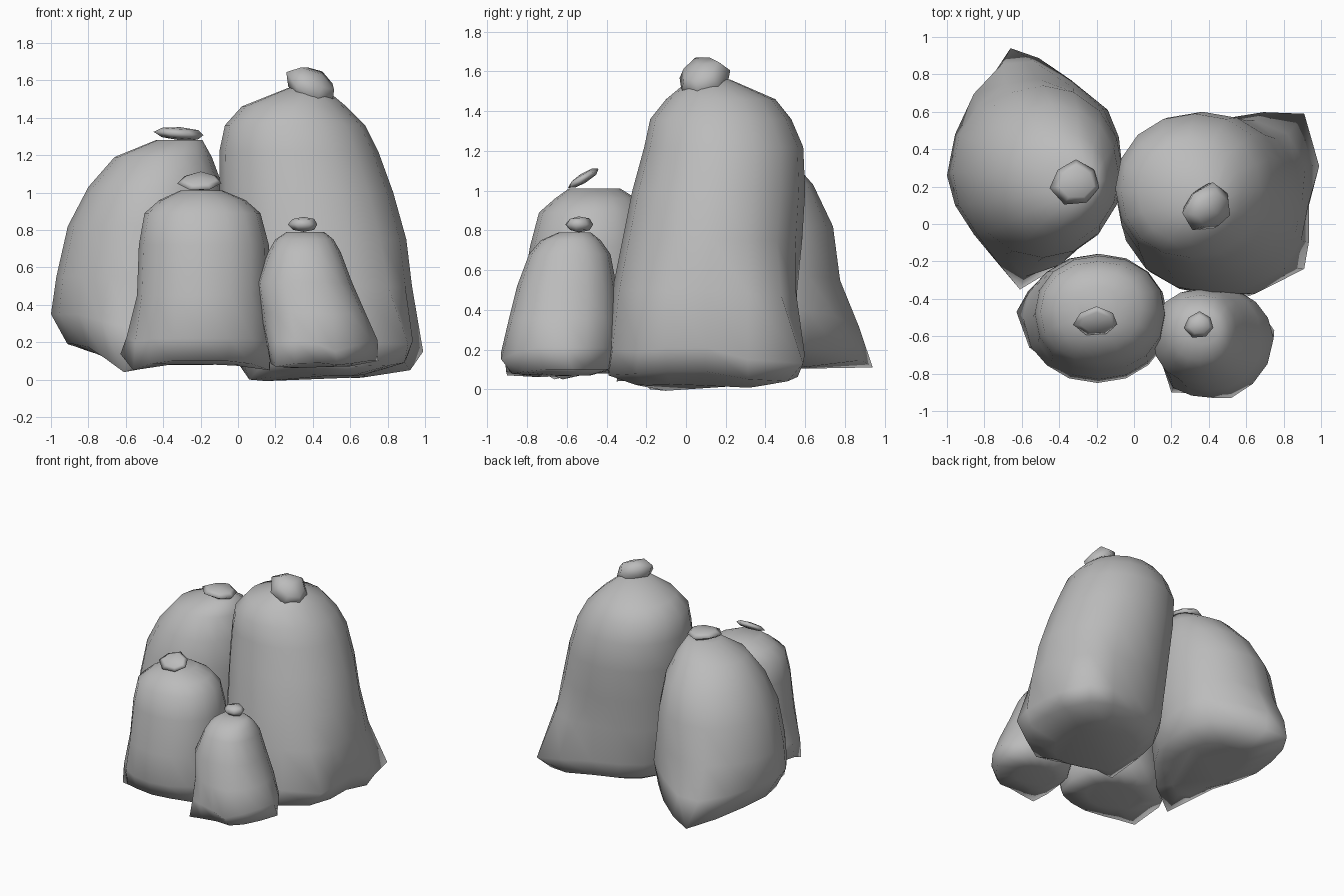
import bpy
import bmesh
from math import cos, sin, pi, radians
from mathutils import Vector, Euler

if "Cube" in bpy.data.objects:
    bpy.data.objects.remove(bpy.data.objects["Cube"], do_unlink=True)

GREY = (0.5, 0.5, 0.5, 1.0)
cloth = bpy.data.materials.new("grey sackcloth")
cloth.use_nodes = True
cloth.diffuse_color = GREY
cloth.node_tree.nodes["Principled BSDF"].inputs["Base Color"].default_value = GREY


def finish(bm, name):
    """Turn a bmesh into a smooth-shaded object."""
    bmesh.ops.recalc_face_normals(bm, faces=bm.faces)
    for face in bm.faces:
        face.smooth = True
    mesh = bpy.data.meshes.new(name)
    bm.to_mesh(mesh)
    bm.free()
    mesh.materials.append(cloth)
    bpy.context.collection.objects.link(bpy.data.objects.new(name, mesh))


def signed_power(value, power):
    return abs(value) ** power * (1 if value >= 0 else -1)


def sack(name, power, rings, corners, sides=16):
    """Loft rings (z, x0, x1, y0, y1) from neck to base, squarer for a lower power, then
    pull out cloth corners (x, y, z, reach)."""
    bm = bmesh.new()
    loops = []
    for z, x0, x1, y0, y1 in rings:
        loop = []
        for i in range(sides):
            a = 2 * pi * i / sides
            loop.append(bm.verts.new((
                (x0 + x1) / 2 + (x1 - x0) / 2 * signed_power(cos(a), power),
                (y0 + y1) / 2 + (y1 - y0) / 2 * signed_power(sin(a), power),
                z)))
        loops.append(loop)
    for upper, lower in zip(loops, loops[1:]):
        for i in range(sides):
            j = (i + 1) % sides
            bm.faces.new((upper[i], upper[j], lower[j], lower[i]))
    # closed neck and base
    bm.faces.new(loops[0])
    bm.faces.new(loops[-1])
    # pulled corners with a soft falloff
    for x, y, z, reach in corners:
        target = Vector((x, y, z))
        nearest = min(bm.verts, key=lambda v: (v.co - target).length)
        origin = nearest.co.copy()
        shift = target - origin
        for v in bm.verts:
            weight = max(0, 1 - (v.co - origin).length / reach)
            v.co += shift * weight ** 1.3
    finish(bm, name)


def knot(name, centre, size, tilt, sides=7):
    """Tied scrap of cloth: a squashed, uneven, tilted faceted ball."""
    bm = bmesh.new()
    bmesh.ops.create_uvsphere(bm, u_segments=sides, v_segments=4, radius=0.5)
    turn = Euler([radians(t) for t in tilt]).to_matrix()
    for v in bm.verts:
        v.co *= 1 + 0.08 * sin(9 * v.co.x + 5 * v.co.y)
        v.co = turn @ Vector(c * s for c, s in zip(v.co, size)) + Vector(centre)
    finish(bm, name)


# Tall sack
sack("tall_sack", 0.96, [
    (1.56, 0.27, 0.46, 0.02, 0.22),
    (1.46, 0.02, 0.58, -0.1, 0.45),
    (1.36, -0.07, 0.68, -0.18, 0.53),
    (1.22, -0.1, 0.75, -0.21, 0.59),
    (1, -0.1, 0.83, -0.27, 0.6),
    (0.75, -0.09, 0.9, -0.32, 0.585),
    (0.5, -0.08, 0.93, -0.37, 0.56),
    (0.22, -0.05, 0.92, -0.38, 0.54),
    (0.1, 0, 0.88, -0.37, 0.52),
    (0.03, 0.12, 0.68, -0.26, 0.36),
], [
    (0.91, 0.59, 0.13, 0.45),
    (0.99, 0.31, 0.15, 0.25),
    (0.91, -0.24, 0.19, 0.35),
    (0.6, -0.39, 0.07, 0.3),
    (0.06, -0.18, 0, 0.25),
])

# Wide sack at the back
sack("wide_sack", 1, [
    (1.28, -0.44, -0.19, 0.1, 0.34),
    (1.19, -0.66, -0.14, -0.02, 0.5),
    (1.03, -0.8, -0.08, -0.12, 0.64),
    (0.82, -0.91, -0.06, -0.18, 0.74),
    (0.55, -0.97, -0.06, -0.2, 0.77),
    (0.35, -0.99, -0.08, -0.2, 0.79),
    (0.19, -0.91, -0.11, -0.18, 0.78),
    (0.13, -0.72, -0.24, -0.04, 0.55),
], [
    (-0.66, 0.94, 0.11, 0.42),
    (-0.61, -0.35, 0.04, 0.38),
    (-1, 0.26, 0.35, 0.25),
    (-0.14, 0.61, 0.4, 0.4),
])

# Medium sack in front
sack("medium_sack", 0.94, [
    (1.01, -0.31, -0.08, -0.59, -0.33),
    (0.96, -0.42, 0.04, -0.66, -0.25),
    (0.89, -0.5, 0.12, -0.74, -0.2),
    (0.72, -0.53, 0.165, -0.785, -0.17),
    (0.45, -0.54, 0.17, -0.83, -0.16),
    (0.22, -0.57, 0.18, -0.85, -0.16),
    (0.1, -0.57, 0.16, -0.8, -0.2),
    (0.08, -0.42, 0, -0.66, -0.32),
], [
    (-0.63, -0.46, 0.15, 0.25),
    (-0.56, -0.66, 0.05, 0.22),
    (0.17, -0.62, 0.05, 0.2),
])

# Small sack in front
sack("small_sack", 0.9, [
    (0.79, 0.26, 0.46, -0.64, -0.48),
    (0.75, 0.2, 0.51, -0.73, -0.43),
    (0.68, 0.16, 0.55, -0.79, -0.38),
    (0.52, 0.1, 0.61, -0.85, -0.35),
    (0.36, 0.12, 0.68, -0.89, -0.34),
    (0.21, 0.15, 0.73, -0.92, -0.34),
    (0.1, 0.18, 0.7, -0.88, -0.37),
    (0.07, 0.28, 0.58, -0.74, -0.48),
], [
    (0.75, -0.57, 0.1, 0.2),
    (0.2, -0.9, 0.07, 0.22),
    (0.52, -0.93, 0.15, 0.22),
])

# Tied knots
knot("tall_sack_knot", (0.395, 0.09, 1.565), (0.3, 0.27, 0.18), (20, 34, 0))
knot("wide_sack_knot", (-0.31, 0.22, 1.315), (0.27, 0.24, 0.07), (0, 4, 0))
knot("medium_sack_knot", (-0.2, -0.52, 1.06), (0.24, 0.18, 0.05), (32, 0, 0))
knot("small_sack_knot", (0.35, -0.54, 0.83), (0.16, 0.14, 0.08), (0, 0, 0))
